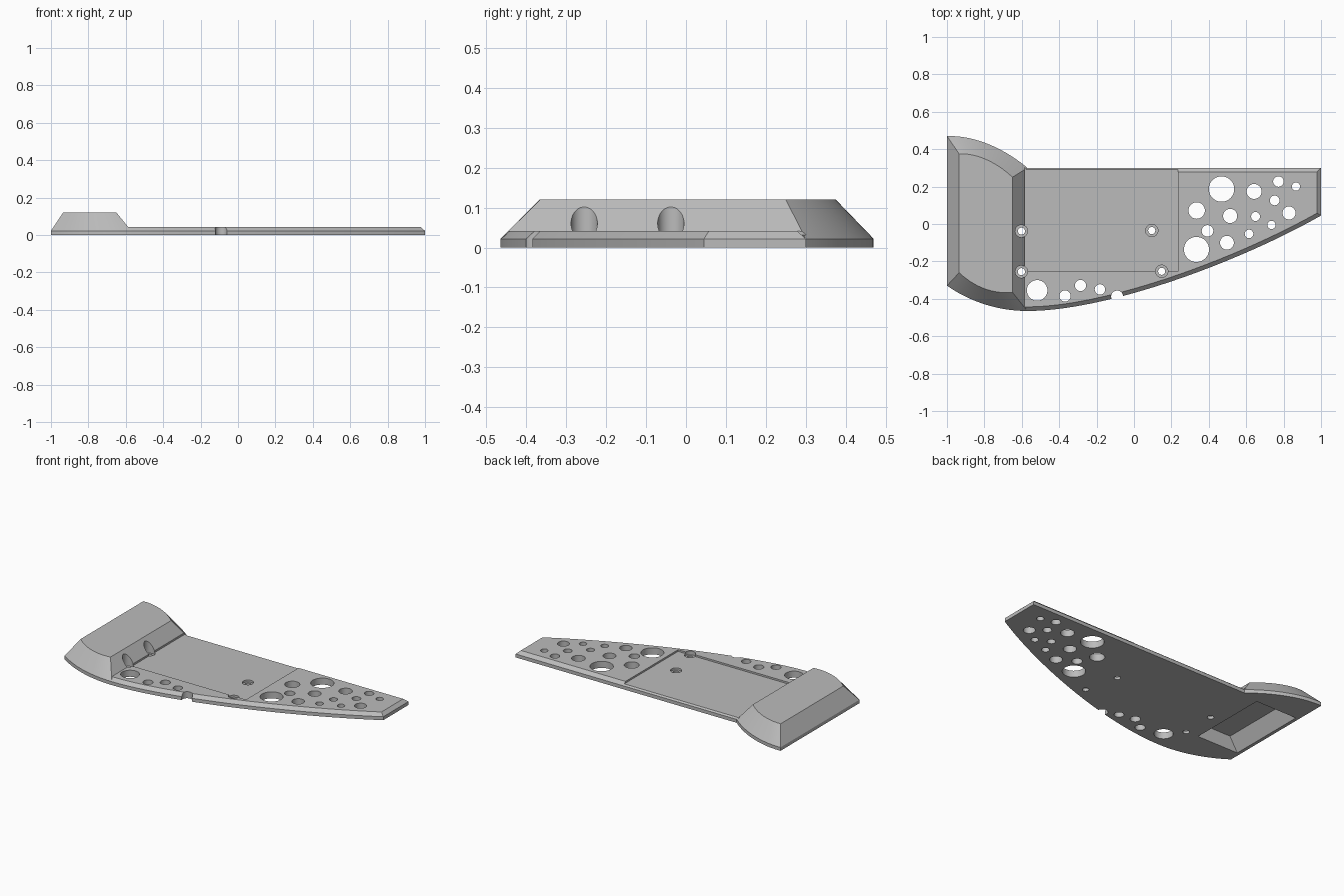
import bpy, bmesh, math
from mathutils import Vector
from mathutils.geometry import interpolate_bezier

if "Cube" in bpy.data.objects:
    bpy.data.objects.remove(bpy.data.objects["Cube"])

grey = bpy.data.materials.new("matte grey")
grey.use_nodes = True
grey.diffuse_color = (0.5, 0.5, 0.5, 1)
grey.node_tree.nodes["Principled BSDF"].inputs["Base Color"].default_value = (0.5, 0.5, 0.5, 1)


def finish(name, bm):
    bmesh.ops.recalc_face_normals(bm, faces=bm.faces)
    mesh = bpy.data.meshes.new(name)
    bm.to_mesh(mesh)
    bm.free()
    mesh.materials.append(grey)
    obj = bpy.data.objects.new(name, mesh)
    bpy.context.collection.objects.link(obj)
    return obj


def loft(name, levels):
    """Solid through stacked (outline, z) levels with equal point counts."""
    bm = bmesh.new()
    rings = [[bm.verts.new((p[0], p[1], z)) for p in pts] for pts, z in levels]
    n = len(rings[0])
    bm.faces.new(rings[0])
    bm.faces.new(rings[-1])
    for a, b in zip(rings, rings[1:]):
        for i in range(n):
            j = (i + 1) % n
            bm.faces.new((a[i], a[j], b[j], b[i]))
    return finish(name, bm)


def cylinders(name, holes, z0, z1):
    bm = bmesh.new()
    for x, y, r in holes:
        made = bmesh.ops.create_cone(bm, cap_ends=True, segments=40, radius1=r,
                                     radius2=r, depth=z1 - z0)
        bmesh.ops.translate(bm, verts=made["verts"], vec=(x, y, (z0 + z1) / 2))
    return finish(name, bm)


def rect(x0, x1, y0, y1):
    return [(x0, y0), (x1, y0), (x1, y1), (x0, y1)]


def curve(a, b, c, d, n):
    return [p.to_2d() for p in interpolate_bezier(*[Vector((*q, 0)) for q in (a, b, c, d)], n)]


def inset(pts, d):
    """Mitred inward offset of a counter-clockwise outline."""
    out = []
    for i, p in enumerate(pts):
        u = (p - pts[i - 1]).normalized()
        v = (pts[(i + 1) % len(pts)] - p).normalized()
        nu, nv = Vector((-u.y, u.x)), Vector((-v.y, v.x))
        out.append(p + (nu + nv) * d / (1 + nu.dot(nv)))
    return out


def combine(target, tool, operation):
    mod = target.modifiers.new("cut", "BOOLEAN")
    mod.operation, mod.solver, mod.object = operation, "EXACT", tool
    bpy.context.view_layer.objects.active = target
    bpy.ops.object.modifier_apply(modifier=mod.name)
    bpy.data.objects.remove(tool)


# Outline curves
front_root = curve((-1, -.33), (-.87, -.42), (-.72, -.465), (-.57, -.465), 14)
front_tip = curve((-.57, -.465), (-.15, -.465), (.55, -.21), (1, .045), 30)
back_arc = curve((-.57, .30), (-.7, .41), (-.86, .475), (-1, .47), 16)

# Flat panel with chamfered rim
outline = front_root + front_tip[1:] + [Vector((1, .30))] + back_arc
body = loft("wing_panel", [(outline, 0), (outline, .022), (inset(outline, .022), .042)])

# Raised tapered block at the root
def taper(p, is_front):
    t = (p.x + 1) / .43
    dy = .07 + .03 * t if is_front else -.095 + .045 * t * t
    return (-.935 + .285 * t, p.y + dy)

top = [taper(p, True) for p in front_root] + [taper(p, False) for p in back_arc]
combine(body, loft("root_block", [(front_root + back_arc, .022), (top, .12)]), "UNION")

# Shallow recess, open at the back
floor = rect(-.585, .235, -.255, .5)
combine(body, loft("recess_cutter", [(floor, .031), (floor, .0425)]), "DIFFERENCE")

# Sloped pocket under the block
combine(body, loft("pocket_cutter", [(rect(-.985, -.68, -.25, .27), -.01),
                                     (rect(-.925, -.75, -.25, .27), .09)]), "DIFFERENCE")

# Counterbored screw holes
screws = [(-.602, -.255), (-.602, -.038), (.095, -.035), (.148, -.253)]
combine(body, cylinders("counterbore_cutter", [(x, y, .033) for x, y in screws], .018, .2), "DIFFERENCE")

# Lightening holes, edge notch and screw shafts
holes = [(.468, .187, .068), (.642, .174, .04), (.772, .227, .028), (.866, .2, .022),
         (.752, .126, .026), (.829, .059, .035), (.335, .072, .044), (.514, .043, .038),
         (.65, .04, .024), (.735, -.005, .022), (.393, -.037, .031), (.615, -.053, .023),
         (.497, -.1, .037), (.334, -.136, .067), (-.518, -.355, .055), (-.369, -.385, .03),
         (-.286, -.329, .03), (-.182, -.35, .028), (-.09, -.388, .032)]
holes += [(x, y, .019) for x, y in screws]
combine(body, cylinders("hole_cutter", holes, -.05, .2), "DIFFERENCE")

# Smooth curves, crisp edges
bpy.ops.object.select_all(action="DESELECT")
body.select_set(True)
bpy.context.view_layer.objects.active = body
bpy.ops.object.shade_smooth_by_angle(angle=math.radians(25))
